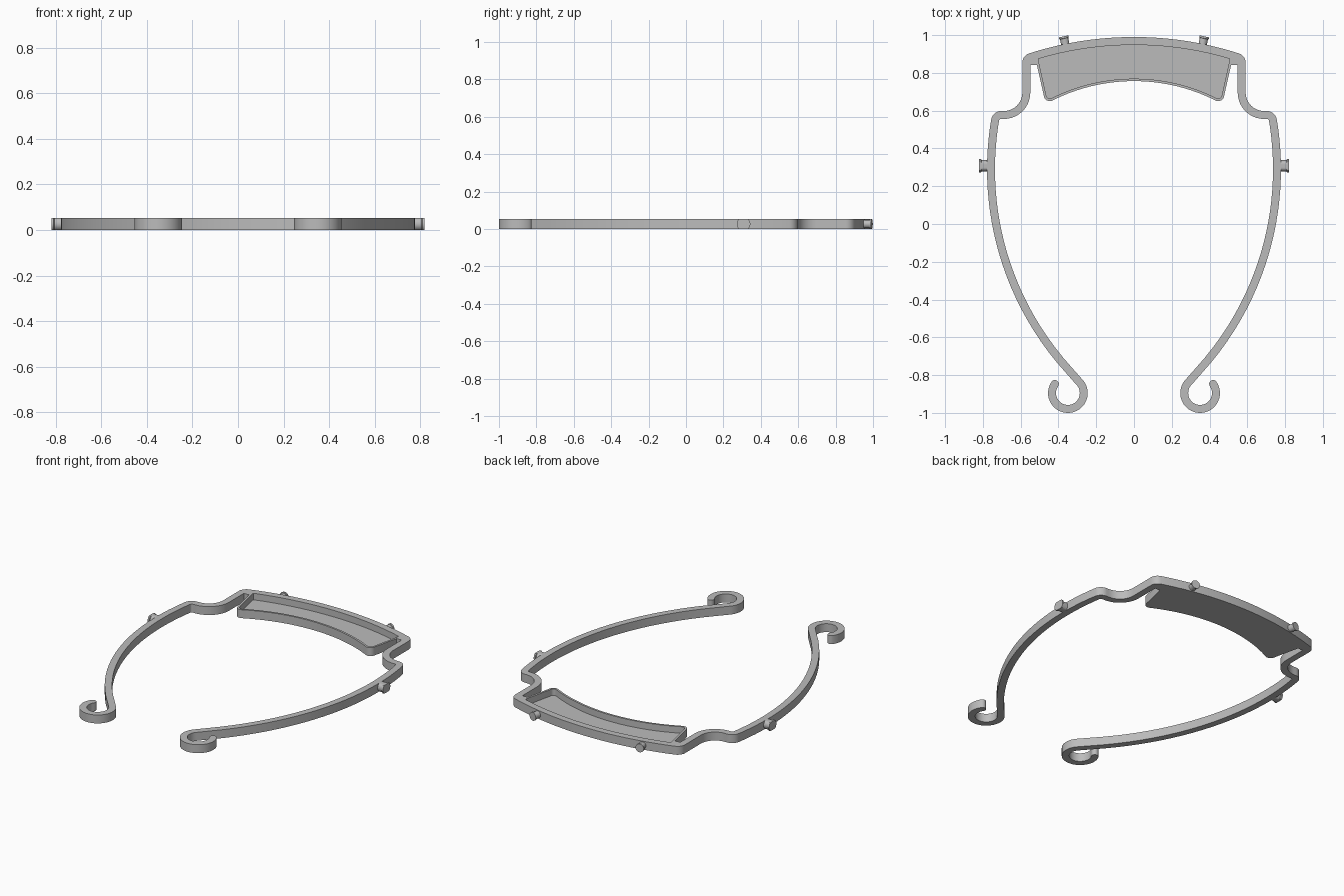
import bpy, bmesh, math
from mathutils import Vector, Matrix

HEIGHT = 0.053
BAND = 0.042
WALL = 0.013
FLOOR = 0.012

if "Cube" in bpy.data.objects:
    bpy.data.objects.remove(bpy.data.objects["Cube"])

grey = bpy.data.materials.new("plain grey")
grey.use_nodes = True
grey.diffuse_color = (0.5, 0.5, 0.5, 1)
grey.node_tree.nodes["Principled BSDF"].inputs["Base Color"].default_value = (0.5, 0.5, 0.5, 1)


def finish(bm, name):
    bmesh.ops.recalc_face_normals(bm, faces=bm.faces)
    mesh = bpy.data.meshes.new(name)
    bm.to_mesh(mesh)
    bm.free()
    mesh.materials.append(grey)
    obj = bpy.data.objects.new(name, mesh)
    bpy.context.collection.objects.link(obj)
    bpy.ops.object.select_all(action="DESELECT")
    obj.select_set(True)
    bpy.context.view_layer.objects.active = obj
    bpy.ops.object.shade_smooth_by_angle(angle=math.radians(35))
    return obj


def raise_faces(bm, height):
    """Turn flat faces on the ground into a solid."""
    result = bmesh.ops.extrude_face_region(bm, geom=bm.faces[:], use_keep_orig=True)
    verts = [g for g in result["geom"] if isinstance(g, bmesh.types.BMVert)]
    bmesh.ops.translate(bm, verts=verts, vec=(0, 0, height))


def slab(name, points, height):
    bm = bmesh.new()
    bm.faces.new([bm.verts.new((p[0], p[1], 0)) for p in points])
    raise_faces(bm, height)
    return finish(bm, name)


def ribbon(name, path, width, height):
    """Constant-width strip along a flat path, with round ends."""
    bm = bmesh.new()
    rows = []
    for i, p in enumerate(path):
        before = (p - path[i - 1]).normalized() if i else None
        after = (path[i + 1] - p).normalized() if i + 1 < len(path) else None
        before, after = before or after, after or before
        way = (before + after).normalized()
        side = Vector((-way.y, way.x)) * width / 2 / max(way.dot(after), 0.5)
        rows.append([bm.verts.new((*q, 0)) for q in (p + side, p - side)])
    for a, b in zip(rows, rows[1:]):
        bm.faces.new((a[0], a[1], b[1], b[0]))
    for row, centre, turn in ((rows[0], path[0], 1), (rows[-1], path[-1], -1)):
        arm = row[0].co.xy - centre
        cap = [bm.verts.new((*(centre + Matrix.Rotation(turn * math.pi * k / 8, 2) @ arm), 0))
               for k in range(1, 8)]
        bm.faces.new([row[0], *cap, row[1]])
    raise_faces(bm, height)
    return finish(bm, name)


def fillet(a, corner, b, radius, steps=10):
    """Points of a round corner between two straight runs."""
    u, v = (a - corner).normalized(), (b - corner).normalized()
    half = u.angle(v) / 2
    centre = corner + (u + v).normalized() * radius / math.sin(half)
    start = corner + u * radius / math.tan(half) - centre
    end = corner + v * radius / math.tan(half) - centre
    sweep = math.atan2(start.cross(end), start.dot(end))
    return [centre + Matrix.Rotation(sweep * k / steps, 2) @ start for k in range(steps + 1)]


def rounded(points):
    """Points are (position, corner radius) pairs."""
    out = []
    for i, (p, r) in enumerate(points):
        out += fillet(points[i - 1][0], p, points[i + 1][0], r) if r else [p]
    return out


def mirrored(half):
    """Full path from a half that starts on the centre line."""
    return [Vector((-p.x, p.y)) for p in reversed(half[1:])] + half


def arc_y(x, crown, radius):
    return crown - radius + math.sqrt(radius * radius - x * x)


def back_arc(x):
    return Vector((x, arc_y(x, 0.969, 1.8)))


# Frame: back arc, shoulder step, bowed arm and hook
SIDE, STEP = 0.57, 0.577
ARM_X, ARM_Y, ARM_R = 0.757, 0.29, 1.58
HOOK, HOOK_R = Vector((0.35, -0.895)), 0.084
hook = [HOOK + HOOK_R * Vector((math.cos(t), math.sin(t)))
        for t in (math.radians(135 + 260 * k / 36) for k in range(37))]
arm = []
for k in range(25):
    y = STEP + (hook[0].y - STEP) * k / 25
    arm.append(Vector((ARM_X - ARM_R + math.sqrt(ARM_R ** 2 - (y - ARM_Y) ** 2), y)))
half = [(back_arc(SIDE * k / 10), 0) for k in range(10)]
half += [(back_arc(SIDE), 0.03), (Vector((SIDE, STEP)), 0.119), (arm[0], 0.032)]
half += [(p, 0) for p in arm[1:] + hook]
ribbon("frame", mirrored(rounded(half)), BAND, HEIGHT)

# Tray: thin wall on three sides with a low floor
corner = Vector((0.463, 0.645))
rim = [(Vector((x, arc_y(x, 0.763, 0.967))), 0)
       for x in (corner.x * k / 12 for k in range(12))]
rim += [(corner, 0.025), (Vector((0.516, 0.88)), 0)]
rim = mirrored(rounded(rim))
ribbon("tray_wall", rim, WALL, HEIGHT)
back = [back_arc(0.51 - 1.02 * k / 20) for k in range(21)]
slab("tray_floor", rim + back, FLOOR)

for s, label in ((1, "left"), (-1, "right")):
    # Web closing the slot between tray and frame
    web = [(0.505, 0.843), (0.555, 0.843), (0.555, 0.87), (0.505, 0.89)]
    slab(label + "_slot_web", [(s * x, y) for x, y in web], HEIGHT)


def peg(name, base, angle, profile):
    """Turned peg; profile holds (distance, radius) pairs, trimmed to the frame height."""
    bm = bmesh.new()
    n = 32
    rings = []
    for d, r in profile:
        ring = []
        for k in range(n):
            t = 2 * math.pi * k / n
            p = base + Matrix.Rotation(angle, 2) @ Vector((d, r * math.cos(t)))
            z = HEIGHT / 2 + r * math.sin(t)
            ring.append(bm.verts.new((p.x, p.y, min(max(z, 0), HEIGHT))))
        rings.append(ring)
    for a, b in zip(rings, rings[1:]):
        for k in range(n):
            bm.faces.new((a[k], a[k - 1], b[k - 1], b[k]))
    bm.faces.new(rings[0])
    bm.faces.new(rings[-1])
    finish(bm, name)


# Pegs on the arms and on the back
for s, label in ((1, "left"), (-1, "right")):
    peg(label + "_side_peg", Vector((s * ARM_X, 0.308)), 0 if s > 0 else math.pi,
        [(0, 0.03), (0.05, 0.03), (0.053, 0.036), (0.063, 0.036)])
    lean = math.asin(0.36 / 1.8)
    peg(label + "_back_peg", back_arc(s * 0.36), math.pi / 2 - s * lean,
        [(0, 0.022), (0.05, 0.022), (0.052, 0.026), (0.062, 0.026)])
